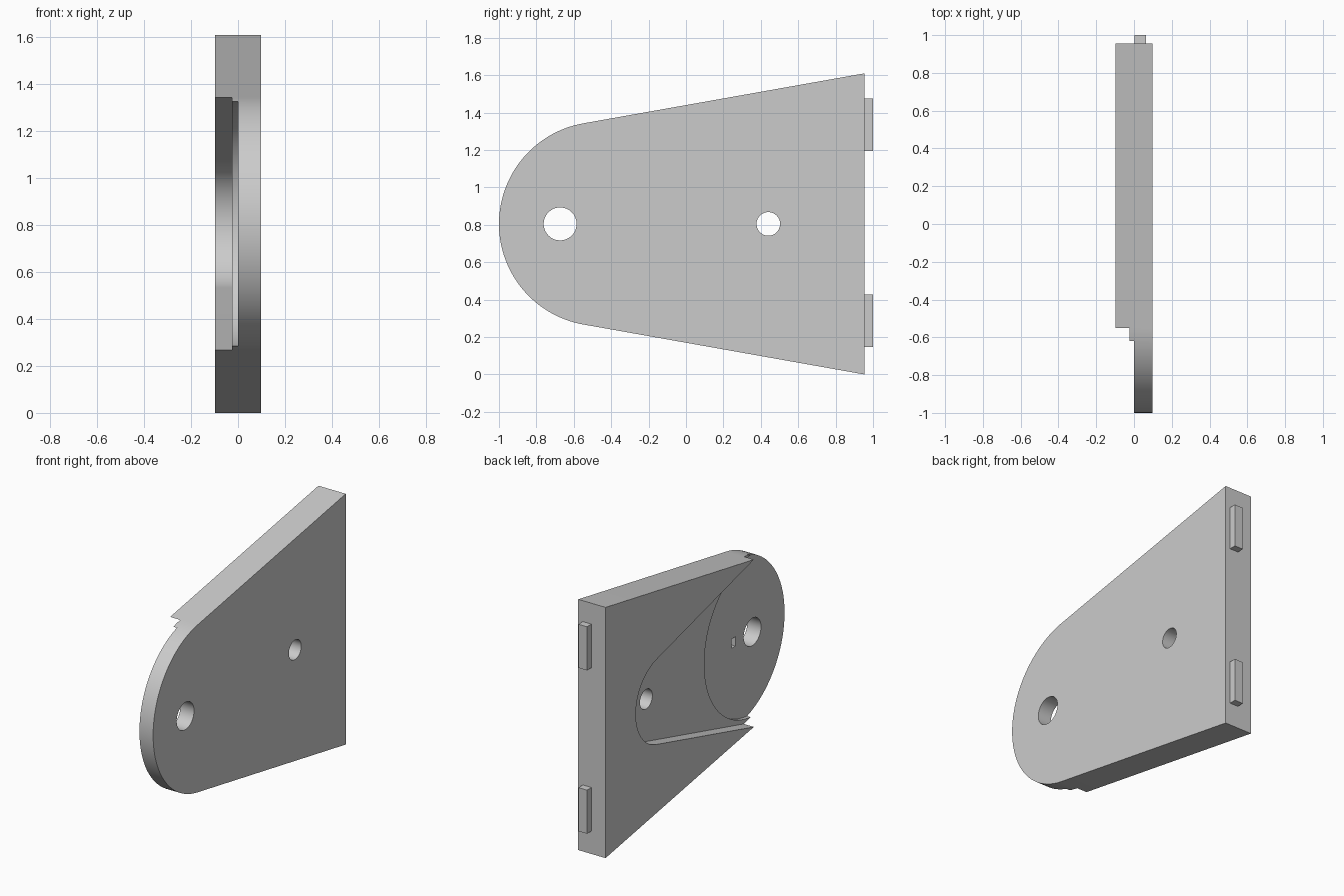
import bpy, bmesh
from math import sin, cos, tan, radians, pi

cube = bpy.data.objects.get("Cube")
if cube:
    bpy.data.objects.remove(cube, do_unlink=True)

MID = 0.805      # height of the axis of symmetry
HALF = 0.097     # half thickness of the plate
BACK = 0.955     # rear edge of the plate

grey = bpy.data.materials.new("plain_grey")
grey.use_nodes = True
grey.diffuse_color = (0.6, 0.6, 0.6, 1)
grey.node_tree.nodes["Principled BSDF"].inputs["Base Color"].default_value = (0.6, 0.6, 0.6, 1)


def arc(cy, r, start, end, steps):
    """Points on an arc in the y-z plane, angles in degrees from +y."""
    angles = [radians(start + (end - start) * i / steps) for i in range(steps + 1)]
    return [(cy + r * cos(a), MID + r * sin(a)) for a in angles]


def prism(name, outline, x0, x1):
    """Extrude a y-z outline along x."""
    bm = bmesh.new()
    face = bm.faces.new([bm.verts.new((x0, y, z)) for y, z in outline])
    ext = bmesh.ops.extrude_face_region(bm, geom=[face])
    moved = [v for v in ext["geom"] if isinstance(v, bmesh.types.BMVert)]
    bmesh.ops.translate(bm, verts=moved, vec=(x1 - x0, 0, 0))
    bmesh.ops.recalc_face_normals(bm, faces=bm.faces)
    mesh = bpy.data.meshes.new(name)
    bm.to_mesh(mesh)
    bm.free()
    mesh.materials.append(grey)
    obj = bpy.data.objects.new(name, mesh)
    bpy.context.collection.objects.link(obj)
    return obj


def rectangle(y0, y1, z0, z1):
    return [(y0, z0), (y1, z0), (y1, z1), (y0, z1)]


def disc(cy, r, steps=64):
    return arc(cy, r, 0, 360, steps)[:-1]


def activate(obj):
    bpy.ops.object.select_all(action='DESELECT')
    obj.select_set(True)
    bpy.context.view_layer.objects.active = obj


def cut(target, outline, x0, x1):
    """Subtract a prism from the target."""
    cutter = prism("cutter", outline, x0, x1)
    cutter.hide_render = True
    mod = target.modifiers.new("cut", 'BOOLEAN')
    mod.operation = 'DIFFERENCE'
    mod.solver = 'EXACT'
    mod.object = cutter
    activate(target)
    bpy.ops.object.modifier_apply(modifier=mod.name)
    bpy.data.objects.remove(cutter, do_unlink=True)


# Tapered plate with a round nose
nose_r, nose_y = 0.546, -0.454
outline = arc(nose_y, nose_r, 100, 260, 64)
outline += [(BACK, 0), (BACK, 2 * MID)]
plate = prism("bracket_plate", outline, -HALF, HALF)

# Shallow pocket, flaring toward the nose
end_y, end_r = 0.366, 0.282
rim = arc(end_y, end_r, -75, 75, 40)
tip_y, tip_z = rim[-1]
front = -1.3
flare = tip_z - MID + (tip_y - front) * tan(radians(15))
cut(plate, rim + [(front, MID + flare), (front, MID - flare)], -0.3, -0.025)

# Deeper round recess about the pivot hole
pivot_y = -0.673
cut(plate, disc(pivot_y, 0.523, 128), -0.31, 0)

# Through holes and the small blind slot
cut(plate, disc(pivot_y, 0.088), -0.32, 0.3)
cut(plate, disc(0.44, 0.063), -0.32, 0.3)
cut(plate, rectangle(-0.5, -0.462, 0.78, 0.84), -0.05, 0.05)

activate(plate)
bpy.ops.object.shade_smooth_by_angle(angle=radians(25))

# Locating tabs on the rear edge
for name, z in (("lower_tab", 0.287), ("upper_tab", 1.336)):
    prism(name, rectangle(BACK, 1, z - 0.14, z + 0.14), 0.003, 0.064)
